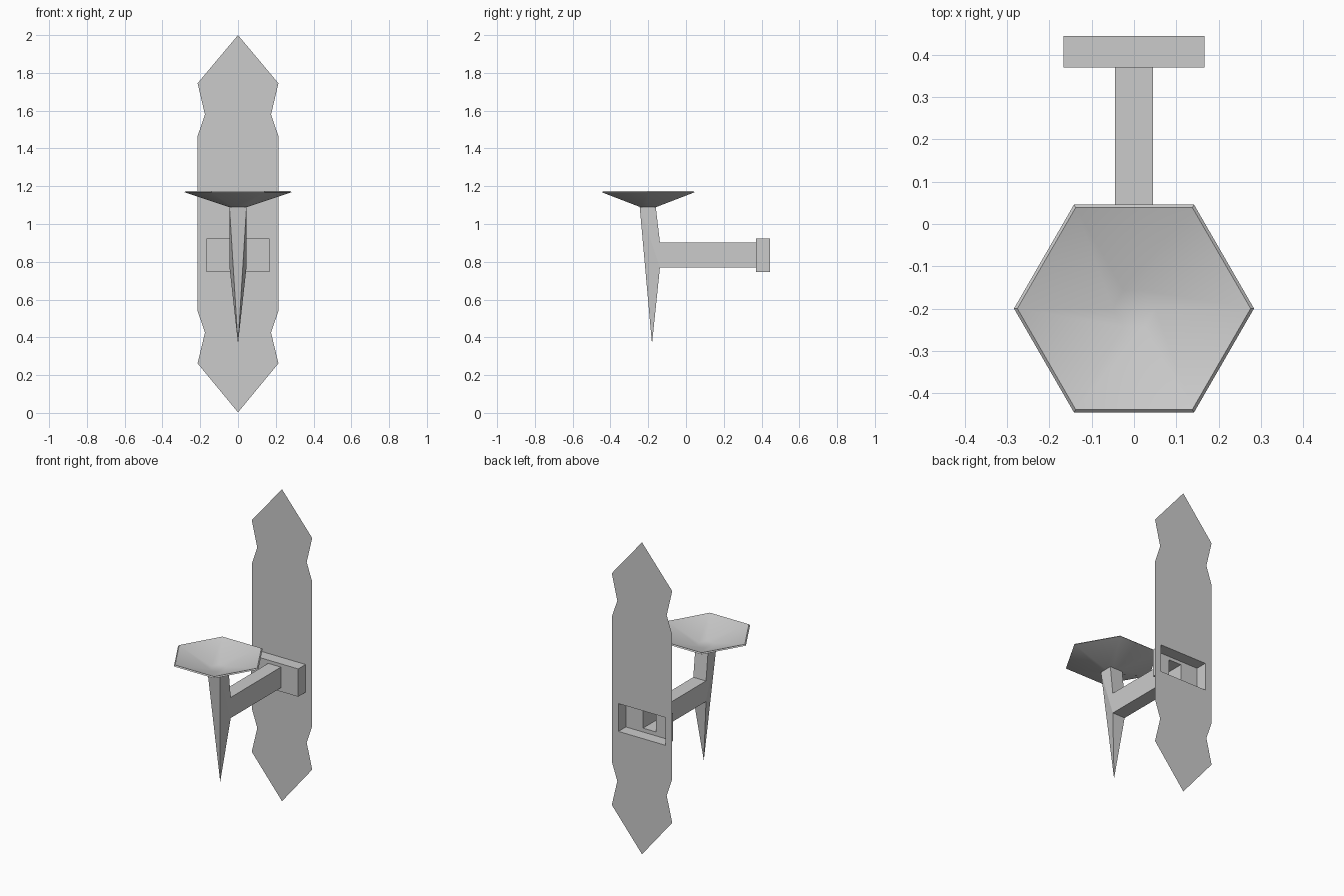
import bpy
import bmesh
from math import radians, cos, sin, pi

cube = bpy.data.objects.get("Cube")
if cube:
    bpy.data.objects.remove(cube, do_unlink=True)

grey = bpy.data.materials.new("plain grey")
grey.use_nodes = True
colour = (0.6, 0.6, 0.6, 1)
grey.diffuse_color = colour
grey.node_tree.nodes["Principled BSDF"].inputs["Base Color"].default_value = colour


def make(name, verts, faces):
    mesh = bpy.data.meshes.new(name)
    mesh.from_pydata(verts, [], faces)
    bm = bmesh.new()
    bm.from_mesh(mesh)
    bmesh.ops.recalc_face_normals(bm, faces=bm.faces)
    bm.to_mesh(mesh)
    bm.free()
    mesh.materials.append(grey)
    obj = bpy.data.objects.new(name, mesh)
    bpy.context.collection.objects.link(obj)
    return obj


def loft(name, rings, caps=False):
    """Skin a list of rings that have the same number of points."""
    n = len(rings[0])
    verts = [p for ring in rings for p in ring]
    faces = [(r * n + i, r * n + (i + 1) % n, (r + 1) * n + (i + 1) % n, (r + 1) * n + i)
             for r in range(len(rings) - 1) for i in range(n)]
    if caps:
        faces += [tuple(range(n)), tuple(range(len(verts) - n, len(verts)))]
    return make(name, verts, faces)


WALL_Y = 0.445
HALF = 0.045            # half width of the arm and spike
MOUNT = (0.167, 0.745, 0.923)
ARM = (HALF, 0.77, 0.902)

# Wall plate: a thin sheet with a window behind the mount, mirrored from one half
w, low, high = MOUNT
outline = [(0, 2), (0.214, 1.745), (0.175, 1.58), (0.214, 1.465), (0.214, 0.54),
           (0.175, 0.425), (0.214, 0.262), (0, 0.003),
           (0, low), (w, low), (w, high), (0, high)]
plate = make("wall_plate", [(x, WALL_Y, z) for x, z in outline], [tuple(range(len(outline)))])
if plate.data.polygons[0].normal.y > 0:
    plate.data.flip_normals()
mirror = plate.modifiers.new("Mirror", "MIRROR")
mirror.use_clip = True


# Mount and arm: one hollow stepped tube, open towards the wall
def rect(size, y):
    w, low, high = size
    return [(-w, y, low), (w, y, low), (w, y, high), (-w, y, high)]


loft("mount_and_arm", [rect(MOUNT, WALL_Y), rect(MOUNT, 0.37), rect(ARM, 0.37), rect(ARM, -0.138)])

# Spike: open at the back where the arm joins
side = [(-0.245, 1.09), (-0.16, 1.09), (-0.138, 0.902), (-0.138, 0.77)]
verts = [(s * HALF, y, z) for s in (-1, 1) for y, z in side] + [(0, -0.18, 0.365)]
make("spike", verts, [(0, 1, 2, 3), (4, 5, 6, 7), (0, 3, 8), (4, 7, 8),
                      (0, 4, 8), (3, 7, 8), (1, 5, 6, 2), (0, 1, 5, 4)])


# Dish: shallow six-sided bowl with a thin rim
def hexagon(radius, z):
    return [(radius * cos(i * pi / 3), -0.2 + radius * sin(i * pi / 3), z) for i in range(6)]


dish = loft("dish", [hexagon(0.05, 1.09), hexagon(0.284, 1.168),
                     hexagon(0.276, 1.175), hexagon(0.05, 1.1)], caps=True)
bpy.ops.object.select_all(action="DESELECT")
dish.select_set(True)
bpy.context.view_layer.objects.active = dish
bpy.ops.object.shade_smooth_by_angle(angle=radians(30))
